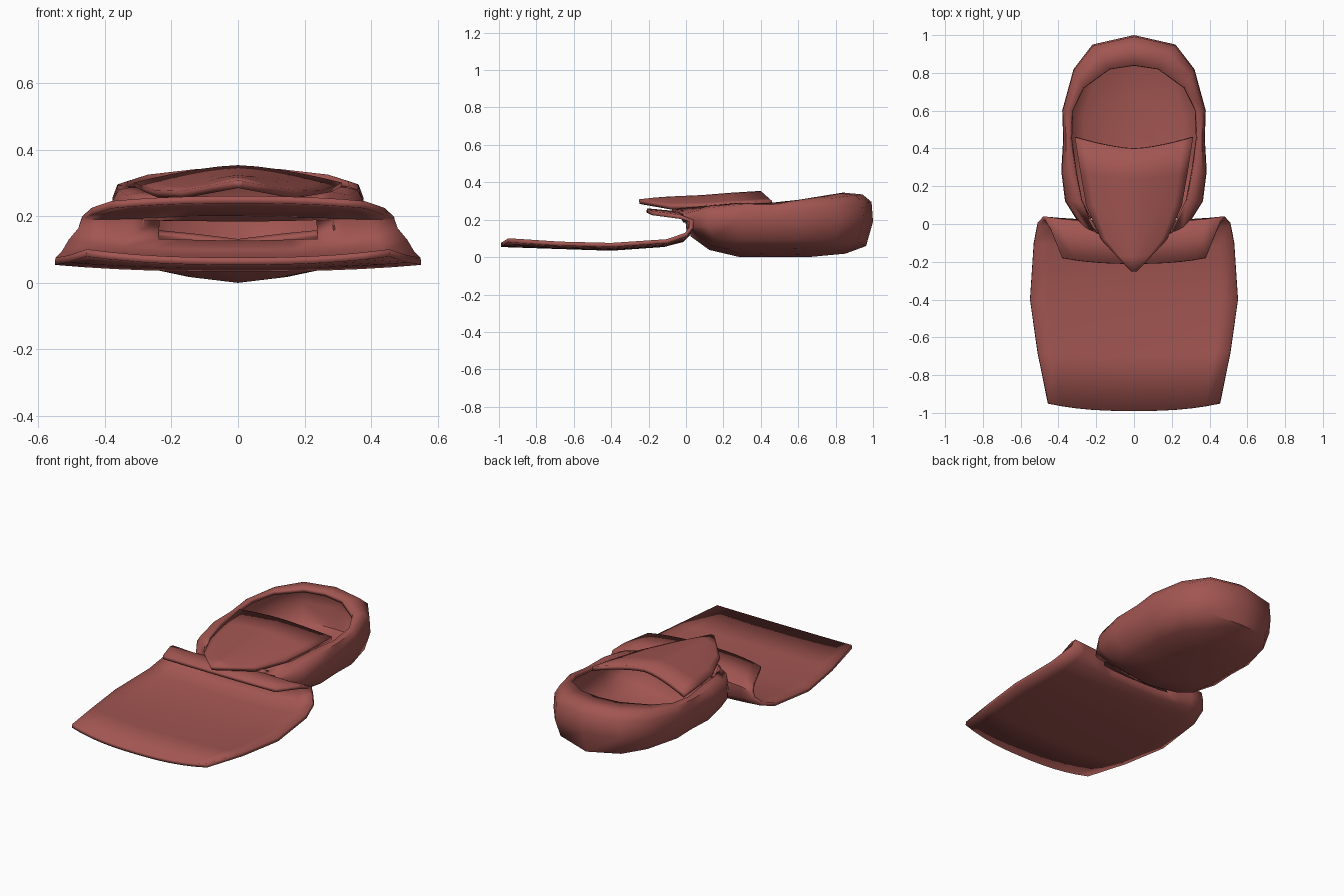
import bpy, bmesh, math

if "Cube" in bpy.data.objects:
    bpy.data.objects.remove(bpy.data.objects["Cube"])

cloth = bpy.data.materials.new("dusty red cloth")
cloth.use_nodes = True
RED = (0.36, 0.092, 0.083, 1)
cloth.diffuse_color = RED
bsdf = cloth.node_tree.nodes["Principled BSDF"]
bsdf.inputs["Base Color"].default_value = RED
bsdf.inputs["Roughness"].default_value = 0.9


def finish(name, bm, thickness, offset):
    """Turn the bmesh into a smooth cloth object with thickness."""
    bmesh.ops.recalc_face_normals(bm, faces=bm.faces)
    mesh = bpy.data.meshes.new(name)
    bm.to_mesh(mesh)
    bm.free()
    obj = bpy.data.objects.new(name, mesh)
    bpy.context.collection.objects.link(obj)
    mesh.materials.append(cloth)
    mod = obj.modifiers.new("cloth thickness", 'SOLIDIFY')
    mod.thickness = thickness
    mod.offset = offset
    bpy.ops.object.select_all(action='DESELECT')
    obj.select_set(True)
    bpy.context.view_layer.objects.active = obj
    bpy.ops.object.shade_smooth_by_angle(angle=math.radians(50))
    return obj


def bridge(bm, rows, closed=False, skip=lambda i, pts: False):
    """Join successive rows of vertices with quads."""
    for i, (a, b) in enumerate(zip(rows, rows[1:])):
        n = len(a)
        for j in range(n if closed else n - 1):
            k = (j + 1) % n
            quad = [a[j], a[k], b[k], b[j]]
            if not skip(i, [v.co for v in quad]):
                bm.faces.new(quad)


def sheet(name, stations, power, thickness, skip=lambda i, pts: False):
    """Loft a symmetric sheet; a station is half width, y and z at middle and edge."""
    bm = bmesh.new()
    rows = []
    for w, ym, ye, zm, ze in stations:
        row = []
        for j in range(-6, 7):
            t = j / 6
            bend = abs(t) ** power
            row.append(bm.verts.new((w * t, ym + (ye - ym) * bend, zm + (ze - zm) * bend)))
        rows.append(row)
    bridge(bm, rows, skip=skip)
    return finish(name, bm, thickness, 0)


# Cape lying flat, folding at the neck into a short chest collar
sheet("cape_and_collar", [
    (0.455, -0.99, -0.95, 0.065, 0.09),
    (0.51, -0.7, -0.68, 0.055, 0.072),
    (0.55, -0.4, -0.4, 0.045, 0.065),
    (0.53, -0.12, -0.1, 0.065, 0.085),
    (0.51, -0.02, 0.0, 0.09, 0.12),
    (0.48, 0.01, 0.03, 0.12, 0.16),
    (0.47, 0.0, 0.03, 0.2, 0.195),
    (0.44, -0.05, -0.03, 0.235, 0.215),
    (0.38, -0.21, -0.18, 0.25, 0.235),
], 2.5, 0.022, lambda i, pts: i == 5 and all(abs(p.x) < 0.29 for p in pts))

# Face mask with a pointed chin
sheet("face_mask", [
    (0.01, -0.25, -0.25, 0.297, 0.295),
    (0.09, -0.17, -0.165, 0.306, 0.28),
    (0.17, -0.09, -0.08, 0.312, 0.265),
    (0.25, 0.09, 0.1, 0.32, 0.268),
    (0.28, 0.24, 0.27, 0.332, 0.278),
    (0.31, 0.4, 0.46, 0.342, 0.29),
], 1.5, 0.024)

# Hood: a deep bowl of rings from the face opening to the back of the head
OUTER = [(0, 1.0), (0.22, 0.95), (0.32, 0.82), (0.38, 0.6), (0.375, 0.45),
         (0.385, 0.28), (0.365, 0.12), (0.29, 0), (0.15, -0.01), (0, -0.01)]
RIM = [(0, 0.84), (0.13, 0.82), (0.27, 0.72), (0.33, 0.6), (0.335, 0.45),
       (0.31, 0.28), (0.28, 0.12), (0.2, -0.05), (0.1, -0.07), (0, -0.08)]


def rim_height(y):
    return 0.29 + 0.055 * max(0, (y - 0.5) / 0.34) - 0.05 * max(0, (0.2 - y) / 0.25)


def floor_height(x, y):
    return 0.07 * max(0, (0.2 - y) / 0.2) + 0.01 * max(0, (y - 0.6) / 0.4) + 0.12 * abs(x)


def mirrored(half):
    return half + [(-x, y) for x, y in half[-2:0:-1]]


outer, rim = mirrored(OUTER), mirrored(RIM)
bm = bmesh.new()
rings = [[bm.verts.new((x, y, rim_height(y))) for x, y in rim]]
for blend, drop in ((0.65, 0.01), (0.95, 0.05)):
    rings.append([bm.verts.new((a + (c - a) * blend, b + (d - b) * blend, rim_height(b) - drop))
                  for (a, b), (c, d) in zip(rim, outer)])
rings.append([bm.verts.new((x, y, 0.19 - 0.03 * (y < 0.15))) for x, y in outer])
for scale, lift in ((0.93, 0.05), (0.72, 0.012), (0.38, 0.0)):
    ring = []
    for x, y in outer:
        px, py = x * scale, 0.47 + (y - 0.47) * scale
        ring.append(bm.verts.new((px, py, floor_height(px, py) + lift)))
    rings.append(ring)
# The front stays open below the rim for the neck
bridge(bm, rings, True,
       lambda i, pts: i in (2, 3) and all(p.y < 0.06 and abs(p.x) < 0.3 for p in pts))
crown = bm.verts.new((0, 0.5, 0.0))
last = rings[-1]
for j, v in enumerate(last):
    bm.faces.new((v, last[(j + 1) % len(last)], crown))
finish("hood", bm, 0.025, -1)
